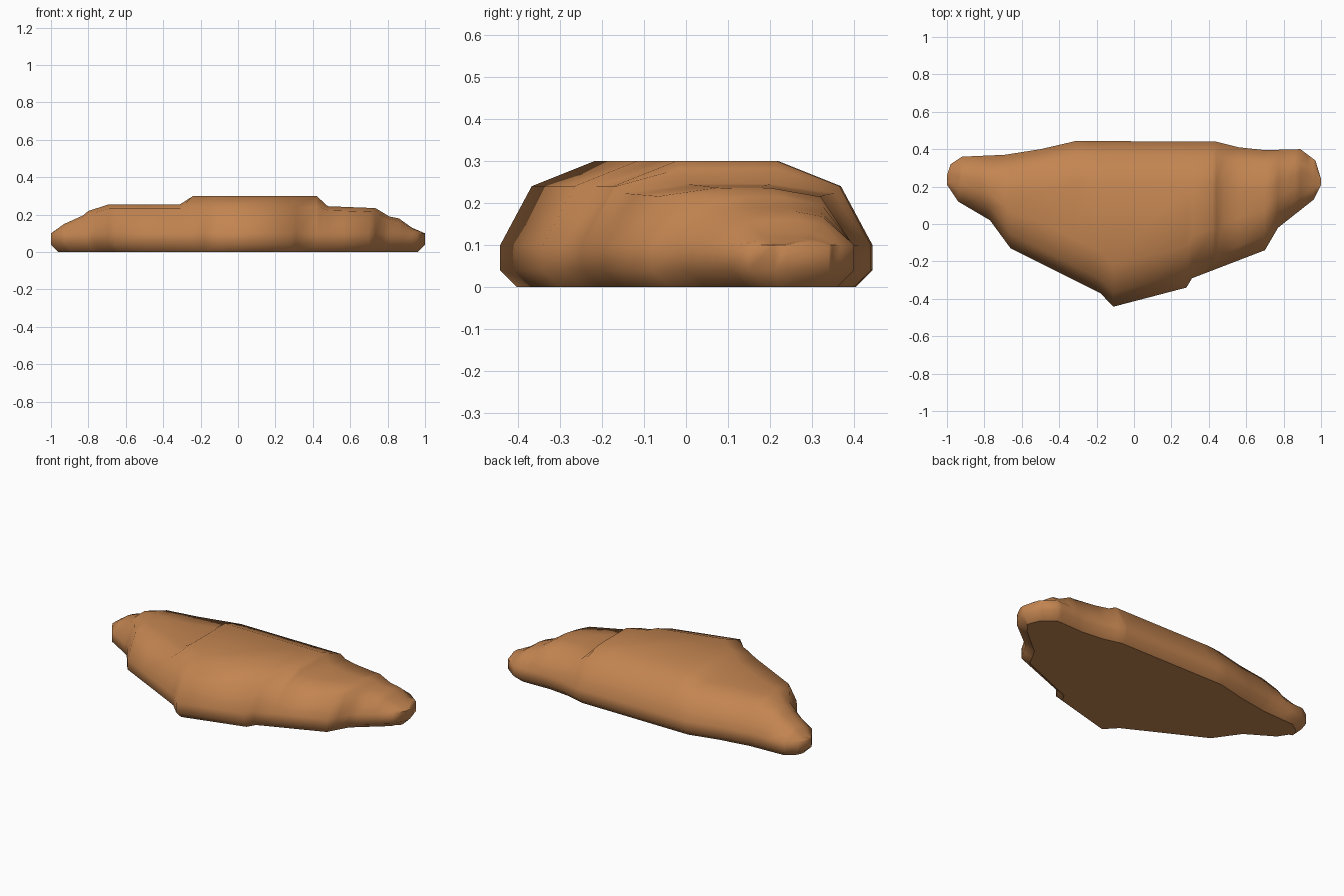
import bpy, bmesh, math

if "Cube" in bpy.data.objects:
    bpy.data.objects.remove(bpy.data.objects["Cube"])

# Outline of the rock seen from above (front and back edge) and its crest line (x, z)
FRONT = [(-1, .21), (-.94, .12), (-.77, .02), (-.66, -.13), (-.18, -.37), (-.11, -.442),
         (.28, -.34), (.31, -.29), (.70, -.14), (.77, -.02), (.96, .13), (1, .21)]
BACK = [(-1, .26), (-.98, .32), (-.92, .36), (-.69, .37), (-.50, .40), (-.31, .444),
        (.44, .44), (.56, .41), (.70, .395), (.89, .40), (.97, .34), (1, .24)]
CREST = [(-1, .10), (-.93, .15), (-.83, .195), (-.80, .22), (-.69, .255), (-.31, .255),
         (-.24, .30), (.42, .30), (.48, .245), (.735, .235), (.81, .19), (.86, .18),
         (.93, .13), (1, .10)]


def interp(table, x):
    for (x0, y0), (x1, y1) in zip(table, table[1:]):
        if x <= x1:
            return y0 + (y1 - y0) * (x - x0) / (x1 - x0)
    return table[-1][1]


def section(x):
    """Cross-section of the rock at station x."""
    yf, yb, h = interp(FRONT, x), interp(BACK, x), interp(CREST, x)
    half = (yb - yf) / 2
    foot = min(.04, half * .6)
    d1, d2 = min(.075, half * .5), min(.225, half * .8)
    z1 = min(.24, .1 + .85 * (h - .1))
    rim = [(foot, 0), (0, .04), (0, .10), (d1, z1), (d2, h)]
    pts = [(yf + d, z) for d, z in rim] + [(yb - d, z) for d, z in reversed(rim)]
    return [(x * .96 if z == 0 else x, y, z) for y, z in pts]


# Rock body: loft through all stations
stations = sorted({p[0] for t in (FRONT, BACK, CREST) for p in t})
bm = bmesh.new()
rings = [[bm.verts.new(p) for p in section(x)] for x in stations]
n = len(rings[0])
for a, b in zip(rings, rings[1:]):
    for i in range(n):
        j = (i + 1) % n
        bm.faces.new((a[i], b[i], b[j], a[j]))
for ring in (rings[0], rings[-1]):
    for i in range(n // 2 - 1):
        bm.faces.new((ring[i], ring[i + 1], ring[n - 2 - i], ring[n - 1 - i]))
bmesh.ops.recalc_face_normals(bm, faces=bm.faces)

me = bpy.data.meshes.new("rock")
bm.to_mesh(me)
bm.free()
rock = bpy.data.objects.new("rock", me)
bpy.context.collection.objects.link(rock)

# Colour
mat = bpy.data.materials.new("orange brown stone")
mat.diffuse_color = (.55, .235, .082, 1)
mat.use_nodes = True
mat.node_tree.nodes["Principled BSDF"].inputs["Base Color"].default_value = mat.diffuse_color
me.materials.append(mat)

# Smooth shading, flat underside
bpy.context.view_layer.objects.active = rock
rock.select_set(True)
bpy.ops.object.shade_smooth_by_angle(angle=math.radians(60))
for p in me.polygons:
    if p.normal.z < -.99:
        p.use_smooth = False
